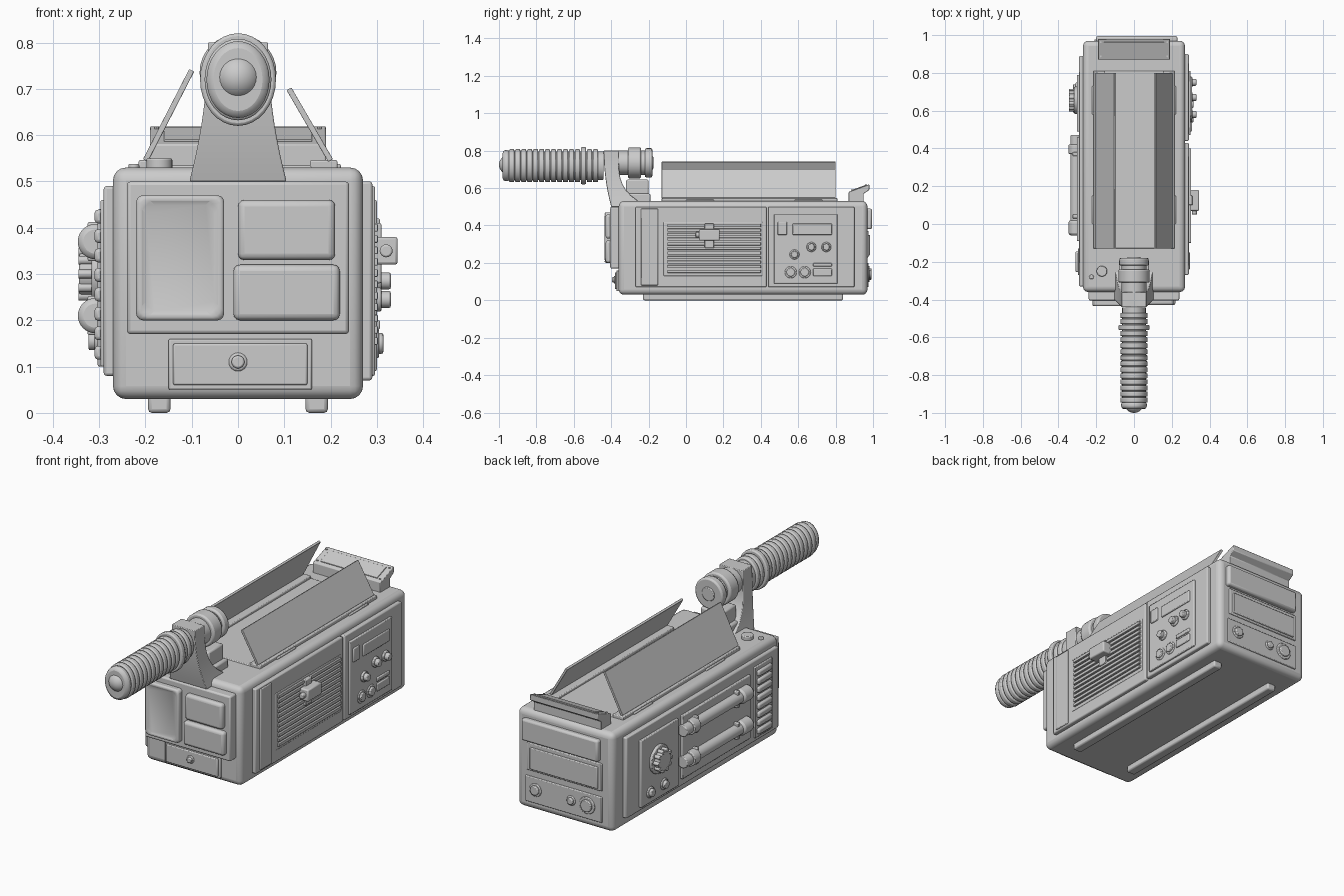
import bpy, bmesh, math
from mathutils import Matrix, Vector

default_cube = bpy.data.objects.get("Cube")
if default_cube:
    bpy.data.objects.remove(default_cube)

grey = bpy.data.materials.new("plain_grey")
grey.use_nodes = True
grey.diffuse_color = (.6, .6, .6, 1)
grey.node_tree.nodes["Principled BSDF"].inputs["Base Color"].default_value = grey.diffuse_color

X, Y, Z = Matrix.Identity(3)
# Outward direction of each case wall and its distance from the centre
WALLS = {"front": (-Y, .36), "rear": (Y, .97), "left": (X, .27), "right": (-X, .27)}


def finish(name, bm, bevel=0, segments=2):
    bmesh.ops.recalc_face_normals(bm, faces=bm.faces)
    mesh = bpy.data.meshes.new(name)
    bm.to_mesh(mesh)
    bm.free()
    mesh.materials.append(grey)
    part = bpy.data.objects.new(name, mesh)
    bpy.context.collection.objects.link(part)
    if bevel:
        modifier = part.modifiers.new("Bevel", 'BEVEL')
        modifier.width = bevel
        modifier.segments = segments
        modifier.limit_method = 'ANGLE'
    bpy.ops.object.select_all(action='DESELECT')
    part.select_set(True)
    bpy.context.view_layer.objects.active = part
    bpy.ops.object.shade_smooth_by_angle(angle=math.radians(35))
    return part


def block(name, low, high, bevel=.004, segments=2, recess=None):
    """Box between two corners; recess = (direction, rim, depth) sinks one face."""
    low, high = Vector(low), Vector(high)
    bm = bmesh.new()
    bmesh.ops.create_cube(bm, size=1)
    for vert in bm.verts:
        vert.co = (low + high) / 2 + vert.co * (high - low)
    bmesh.ops.recalc_face_normals(bm, faces=bm.faces)
    if recess:
        direction, rim, depth = recess
        target = max(bm.faces, key=lambda face: face.normal.dot(direction))
        bmesh.ops.inset_region(bm, faces=[target], thickness=rim, depth=-depth)
    return finish(name, bm, bevel, segments)


def loft(name, rings, bevel=.003):
    """Skin equal rings of points and cap both ends."""
    bm = bmesh.new()
    loops = [[bm.verts.new(point) for point in ring] for ring in rings]
    count = len(loops[0])
    for near, far in zip(loops, loops[1:]):
        for i in range(count):
            j = (i + 1) % count
            bm.faces.new((near[i], near[j], far[j], far[i]))
    bm.faces.new(loops[0])
    bm.faces.new(loops[-1])
    return finish(name, bm, bevel)


def drum(name, start, direction, radius, length, squeeze=1, chamfer=.004, sides=32):
    """Chamfered cylinder growing from start; squeeze narrows it in x."""
    bm = bmesh.new()
    bmesh.ops.create_cone(bm, cap_ends=True, segments=sides, radius1=radius, radius2=radius, depth=length)
    turn = Vector(direction).to_track_quat('Z', 'Y').to_matrix().to_4x4()
    bm.transform(Matrix.Scale(squeeze, 4, X) @ turn @ Matrix.Translation(Z * length / 2))
    bm.transform(Matrix.Translation(start))
    return finish(name, bm, chamfer)


def on_wall(wall, across, up, out=0):
    """Point on a case wall: position across it, height, distance out."""
    normal, distance = WALLS[wall]
    sideways = Vector((abs(normal.y), abs(normal.x), 0))
    return normal * (distance + out) + sideways * across + Z * up


def plate(name, wall, across, up, proud=.02, **options):
    """Plate standing proud of a wall, spanning two (low, high) ranges."""
    a = on_wall(wall, across[0], up[0], -.02)
    b = on_wall(wall, across[1], up[1], proud)
    low, high = zip(*(sorted(pair) for pair in zip(a, b)))
    return block(name, low, high, **options)


def knob(name, wall, across, up, radius, out=.03, height=.03):
    """Round collar with a narrower cap."""
    normal = WALLS[wall][0]
    base = on_wall(wall, across, up, out - .01)
    drum(name + "_collar", base, normal, radius, height / 3 + .01)
    drum(name + "_cap", base, normal, radius * .7, height + .01)


# Main case on two skid rails
block("case", (-.27, -.36, .03), (.27, .97, .53), bevel=.028, segments=4)
for side in (-1, 1):
    middle = side * .17
    block("skid_rail", (middle - .024, -.23, 0), (middle + .024, .84, .06), bevel=.008)

# Front panel with framed window, two pads and a drawer
plate("front_panel", "front", (-.24, .24), (.17, .5), proud=.045, bevel=.008)
plate("window_frame", "front", (-.22, -.03), (.2, .47), proud=.08, bevel=.014, segments=3,
      recess=(-Y, .03, .01))
plate("upper_pad", "front", (0, .21), (.33, .46), proud=.07, bevel=.014, segments=3)
plate("lower_pad", "front", (-.01, .22), (.2, .32), proud=.07, bevel=.014, segments=3)
plate("drawer_surround", "front", (-.15, .16), (.05, .16), proud=.012)
plate("drawer", "front", (-.14, .15), (.06, .15))
knob("drawer_button", "front", 0, .11, radius=.02, out=.02, height=.015)

# Handle mount: flared foot sweeping up into an upright plate
mount_rings = []
for step in range(11):
    rise = step / 10
    flare = (1 - rise) ** 2
    half = .065 + .04 * flare
    front, back = -.44 + .04 * flare, -.36 + .16 * flare ** 2
    height = .5 + .3 * rise
    mount_rings.append([(-half, front, height), (half, front, height),
                        (half, back, height), (-half, back, height)])
loft("handle_mount", mount_rings)
block("mount_block", (-.06, -.32, .52), (.06, -.2, .645), bevel=.008)
block("mount_step", (-.08, -.31, .52), (.08, -.19, .57), bevel=.008)

# Pivot behind the mount
pivot = Vector((0, -.37, .735))
drum("pivot_core", pivot, Y, radius=.065, length=.17)
drum("pivot_wide_ring", pivot + Y * .06, Y, radius=.083, length=.07, chamfer=.008)
drum("pivot_end_ring", pivot + Y * .15, Y, radius=.078, length=.04, chamfer=.008)
drum("pivot_boss", pivot + Y * .18, Y, radius=.035, length=.015)

# Ribbed oval grip pointing forward
grip = Vector((0, -.44, .72))
oval = .82
drum("grip_neck", grip, -Y, radius=.076, length=.53, squeeze=oval)
for rib in range(15):
    collar = rib == 2
    drum("grip_collar" if collar else "grip_rib", grip - Y * (.03 + rib * .032), -Y,
         radius=.1 if collar else .088, length=.028, squeeze=oval, chamfer=.006)
drum("grip_cap", grip - Y * .5, -Y, radius=.083, length=.04, squeeze=oval, chamfer=.015)
dome = bmesh.new()
bmesh.ops.create_uvsphere(dome, u_segments=32, v_segments=16, radius=.05)
dome.transform(Matrix.Translation((0, -.95, .725)))
finish("grip_dome", dome)

# Top bay: floor, hinges and two doors leaning inward
block("bay_floor", (-.2, -.13, .51), (.2, .81, .534))
for side, reach, door_top in ((-1, .1, .74), (1, .11, .7)):
    sill, hinge = side * .185, side * .21
    block("door_sill", (sill - .03, -.13, .52), (sill + .03, .81, .546))
    foot, tip = Vector((side * .2, 0, .545)), Vector((side * reach, 0, door_top))
    thick = (tip - foot).cross(Y).normalized() * .006
    outline = (foot - thick, foot + thick, tip + thick, tip - thick)
    loft("bay_door", [[corner + Y * end for corner in outline] for end in (-.13, .8)], bevel=.002)
    for start in (0, .58):
        block("door_hinge", (hinge - .012, start, .515), (hinge + .012, start + .15, .538))
drum("top_button", (-.17, -.25, .52), Z, radius=.028, length=.03)
drum("top_stud", (-.225, -.28, .52), Z, radius=.012, length=.018)

# Slanted console at the back of the top
console = ((.87, .52), (.87, .58), (.98, .62), (.98, .59), (.95, .57), (.95, .52))
loft("rear_console", [[(end, y, z) for y, z in console] for end in (-.19, .19)])
tilt = Matrix.Translation((0, .925, .6)) @ Matrix.Rotation(math.atan2(.04, .11), 4, 'X')
block("console_plate", (-.16, -.04, -.004), (.16, .04, .004), bevel=.002).matrix_world = tilt
for side in (-1, 1):
    for edge in (-1, 1):
        drum("console_screw", tilt @ Vector((side * .176, edge * .04, 0)), Z, radius=.005,
             length=.005, chamfer=0, sides=10)

# Rear wall: overhanging ledge, hatch and round sockets
plate("rear_ledge", "rear", (-.2, .23), (.38, .49), proud=.025, bevel=.01)
plate("hatch_surround", "rear", (-.21, .21), (.23, .37), proud=.007)
plate("hatch", "rear", (-.19, .19), (.24, .35), proud=.014)
plate("socket_panel", "rear", (-.21, .22), (.07, .2), proud=.007)
for across, radius in ((.16, .033), (-.04, .024), (-.13, .043)):
    knob("rear_socket", "rear", across, .14, radius, out=.007, height=.015)

# Left wall: grille and latch
plate("grille_panel", "left", (-.27, .43), (.07, .5), bevel=.006)
plate("grille_end_strip", "left", (-.24, -.15), (.08, .49), proud=.026)
plate("grille_frame", "left", (-.12, .41), (.13, .42), proud=.022)
for slat in range(11):
    low = .147 + slat * .0245
    plate("grille_slat", "left", (-.1, .4), (low, low + .016), proud=.032, bevel=.002)
plate("latch_plate", "left", (.1, .15), (.28, .41), proud=.04)
plate("latch_body", "left", (.07, .18), (.32, .38), proud=.075, bevel=.006)
drum("latch_pin", on_wall("left", .08, .35, .05), -Y, radius=.014, length=.03, sides=16)

# Left wall: control panel with readouts and knobs
plate("control_surround", "left", (.44, .9), (.07, .5), bevel=.006)
plate("control_panel", "left", (.47, .81), (.09, .46), proud=.03)
plate("switch_block", "left", (.49, .54), (.35, .42), proud=.037)
plate("main_readout", "left", (.57, .78), (.35, .41), proud=.037)
plate("narrow_readout", "left", (.68, .78), (.18, .2), proud=.037)
plate("lower_readout", "left", (.68, .78), (.13, .17), proud=.037)
for across, up in ((.67, .285), (.75, .285), (.58, .245)):
    knob("control_knob", "left", across, up, radius=.026)
for across in (.56, .635):
    knob("flat_dial", "left", across, .15, radius=.032, height=.014)

# Right wall: stacked panels and a column of louvres
plate("right_panel", "right", (-.33, .89), (.08, .49), bevel=.006)
plate("tube_backing", "right", (-.09, .46), (.12, .44), proud=.033)
plate("dial_backing", "right", (.49, .79), (.1, .44), proud=.033)
plate("louvre_backing", "right", (-.27, -.13), (.1, .46), proud=.027)
for louvre in range(8):
    low = .115 + louvre * .042
    plate("louvre", "right", (-.255, -.145), (low, low + .03), proud=.04, bevel=.008)

# Right wall: two capped tubes held by clips
for up in (.37, .21):
    tube = on_wall("right", -.06, up, .038)
    drum("tube_body", tube, Y, radius=.029, length=.53)
    drum("tube_nozzle", tube, Y, radius=.038, length=.08, chamfer=.012)
    drum("tube_collar", tube + Y * .43, Y, radius=.038, length=.05)
    for start in (.03, .36):
        plate("tube_clip", "right", (start, start + .02), (up - .042, up + .042), proud=.055)

# Right wall: fluted dial and two small knobs
knob("dial", "right", .655, .3, radius=.072, out=.033, height=.04)
for flute in range(10):
    angle = math.tau * flute / 10
    centre = on_wall("right", .655 + .05 * math.cos(angle), .3 + .05 * math.sin(angle), .03)
    drum("dial_flute", centre, -X, radius=.01, length=.045, sides=12)
for across in (.72, .61):
    knob("small_knob", "right", across, .155, radius=.028, out=.033, height=.02)
